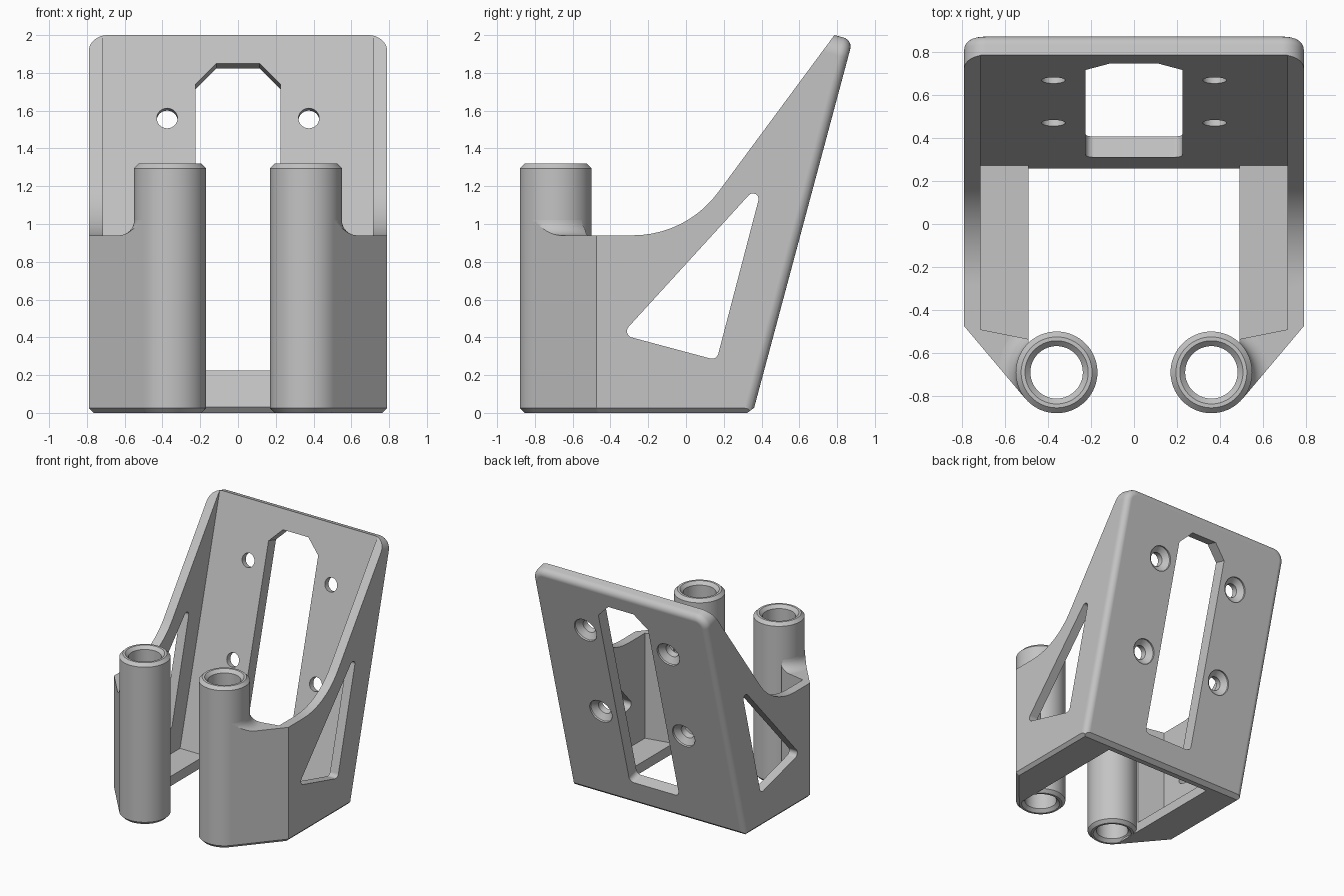
import bpy, bmesh, math
from mathutils import Matrix, Vector

cube = bpy.data.objects.get("Cube")
if cube:
    bpy.data.objects.remove(cube, do_unlink=True)

gray = bpy.data.materials.new("light_gray_plastic")
gray.use_nodes = True
COLOR = (0.55, 0.55, 0.55, 1)
gray.diffuse_color = COLOR
gray.node_tree.nodes["Principled BSDF"].inputs["Base Color"].default_value = COLOR

TILT = math.radians(15)
S, C, T = math.sin(TILT), math.cos(TILT), math.tan(TILT)


def frame(x, y, z, origin=(0, 0, 0)):
    m = Matrix((x, y, z)).transposed().to_4x4()
    m.translation = origin
    return m


PLAN = Matrix.Identity(4)
SIDE = frame((0, 1, 0), (0, 0, 1), (1, 0, 0))
PLATE = frame((1, 0, 0), (0, S, C), (0, -C, S), (0, 0.3535, 0))


def inner(z):
    """Depth of the leaning plate's inner face at a height."""
    return 0.25 + T * z


def outline(points, steps=10):
    """Polygon whose points may carry a third value, the corner radius."""
    out = []
    for i, p in enumerate(points):
        here = Vector(p[:2])
        if len(p) < 3:
            out.append(here)
            continue
        a = (Vector(points[i - 1][:2]) - here).normalized()
        b = (Vector(points[(i + 1) % len(points)][:2]) - here).normalized()
        half = a.angle(b) / 2
        center = here + (a + b).normalized() * p[2] / math.sin(half)
        start = here + a * p[2] / math.tan(half) - center
        end = here + b * p[2] / math.tan(half) - center
        sweep = math.atan2(start.x * end.y - start.y * end.x, start.dot(end))
        for k in range(steps + 1):
            out.append(center + Matrix.Rotation(sweep * k / steps, 2) @ start)
    return out


def finish(bm, name, place):
    bmesh.ops.recalc_face_normals(bm, faces=bm.faces)
    bm.transform(place)
    mesh = bpy.data.meshes.new(name)
    bm.to_mesh(mesh)
    bm.free()
    mesh.materials.append(gray)
    obj = bpy.data.objects.new(name, mesh)
    bpy.context.collection.objects.link(obj)
    return obj


def prism(name, points, low, high, place=PLAN, bevel=0, segments=1):
    """Extruded outline, optionally bevelled around its low end."""
    bm = bmesh.new()
    face = bm.faces.new([bm.verts.new((p.x, p.y, low)) for p in outline(points)])
    new = bmesh.ops.extrude_face_region(bm, geom=[face], use_keep_orig=True)["geom"]
    for v in new:
        if isinstance(v, bmesh.types.BMVert):
            v.co.z = high
    bmesh.ops.recalc_face_normals(bm, faces=bm.faces)
    if bevel:
        rim = [e for e in bm.edges if all(abs(v.co.z - low) < 1e-5 for v in e.verts)]
        bmesh.ops.bevel(bm, geom=rim, offset=bevel, segments=segments,
                        profile=0.5, affect='EDGES')
    return finish(bm, name, place)


def lathe(name, profile, place):
    """Closed radius/height profile turned about the local z axis."""
    bm = bmesh.new()
    verts = [bm.verts.new((r, 0, z)) for r, z in profile]
    edges = [bm.edges.new((verts[i - 1], verts[i])) for i in range(len(verts))
             if profile[i - 1][0] + profile[i][0] > 0]
    bmesh.ops.spin(bm, geom=verts + edges, cent=(0, 0, 0), axis=(0, 0, 1),
                   angle=math.tau, steps=64, use_merge=False)
    bmesh.ops.remove_doubles(bm, verts=bm.verts, dist=1e-5)
    return finish(bm, name, place)


def combine(target, tool, operation):
    mod = target.modifiers.new("combine", 'BOOLEAN')
    mod.operation, mod.solver, mod.object = operation, 'EXACT', tool
    bpy.context.view_layer.objects.active = target
    bpy.ops.object.modifier_apply(modifier=mod.name)
    bpy.data.objects.remove(tool, do_unlink=True)


def mirrored(half):
    return half + [(-p[0], *p[1:]) for p in reversed(half)]


# Bracket: side silhouette trimmed by the rounded leaning plate
bracket = prism("bracket", [(-1, -0.1), (0.194, -0.1), (0.43, 0.08), (1.2, 0.08),
                            (1.2, 2.56), (0.0014, 0.94, 0.56), (-1, 0.94)],
                -0.9, 0.9, SIDE)
envelope = prism("envelope", mirrored([(0.79, -0.8), (0.79, 2.044, 0.1)]),
                 0, 2.2, PLATE, 0.05, 6)
combine(bracket, envelope, 'INTERSECT')

# Flared fillets where the tubes rise out of the walls
TUBE_X, TUBE_Y, R, FILLET = 0.36, -0.69, 0.19, 0.08
curve = [(R + FILLET * (1 - math.sin(a)), 0.94 + FILLET * (1 - math.cos(a)))
         for a in (math.pi / 2 * k / 8 for k in range(9))]
for side in (1, -1):
    flare = lathe("flare", [(0, 0.88), (R + FILLET, 0.88)] + curve
                  + [(0, 0.94 + FILLET)],
                  Matrix.Translation((side * TUBE_X, TUBE_Y, 0)))
    combine(bracket, flare, 'UNION')

# Plan outline with slanted front corners and chamfered foot
plan = prism("plan", mirrored([(0.79, 1.5), (0.79, -0.475), (0.505, -0.813)]),
             0, 2.6, PLAN, 0.025)
combine(bracket, plan, 'INTERSECT')

# Hollow interior, leaving thin walls and low ledges
LEDGE = 0.08
combine(bracket, prism("hollow", [(-0.4, LEDGE), (inner(LEDGE), LEDGE),
                                  (inner(2.6), 2.6), (-0.4, 2.6)],
                       -0.715, 0.715, SIDE), 'DIFFERENCE')
combine(bracket, prism("front_gap", mirrored([(0.715, -0.3), (0.715, -0.49),
                                              (0.49, -0.535), (0.49, -1.2)]),
                       LEDGE, 2.6), 'DIFFERENCE')
combine(bracket, prism("floor_gap", [(-1.2, -0.2), (0.45, -0.2), (inner(0.03), 0.03),
                                     (inner(0.1), 0.1), (-1.2, 0.1)],
                       -0.49, 0.49, SIDE), 'DIFFERENCE')

# Triangular side windows
combine(bracket, prism("window", [(-0.342, 0.414, 0.035), (0.162, 0.279, 0.035),
                                  (0.414, 1.242, 0.03)], -1, 1, SIDE), 'DIFFERENCE')

# Long slot in the plate
combine(bracket, prism("slot", mirrored([(0.225, 0.206, 0.04), (0.225, 1.775),
                                         (0.115, 1.888)]),
                       -0.2, 0.3, PLATE), 'DIFFERENCE')

# Countersunk screw holes
for x in (-0.375, 0.375):
    for v in (0.822, 1.588):
        hole = lathe("hole", [(0, -0.05), (0.1, -0.05), (0.1, 0.015), (0.055, 0.05),
                              (0.055, 0.2), (0, 0.2)],
                     PLATE @ Matrix.Translation((x, v, 0)))
        combine(bracket, hole, 'DIFFERENCE')

# Front tubes with chamfered ends
parts = [bracket]
TOP, BORE, CH = 1.32, 0.122, 0.025
for name, side in (("left_tube", 1), ("right_tube", -1)):
    parts.append(lathe(name, [(BORE, CH), (BORE + CH, 0), (R - CH, 0), (R, CH),
                              (R, TOP - CH), (R - CH, TOP), (BORE + CH, TOP),
                              (BORE, TOP - CH)],
                       Matrix.Translation((side * TUBE_X, TUBE_Y, 0))))

# Smooth curves, crisp edges
for obj in parts:
    bpy.ops.object.select_all(action='DESELECT')
    obj.select_set(True)
    bpy.context.view_layer.objects.active = obj
    bpy.ops.object.shade_smooth_by_angle(angle=math.radians(25))
    weighted = obj.modifiers.new("even_shading", 'WEIGHTED_NORMAL')
    weighted.keep_sharp = True
